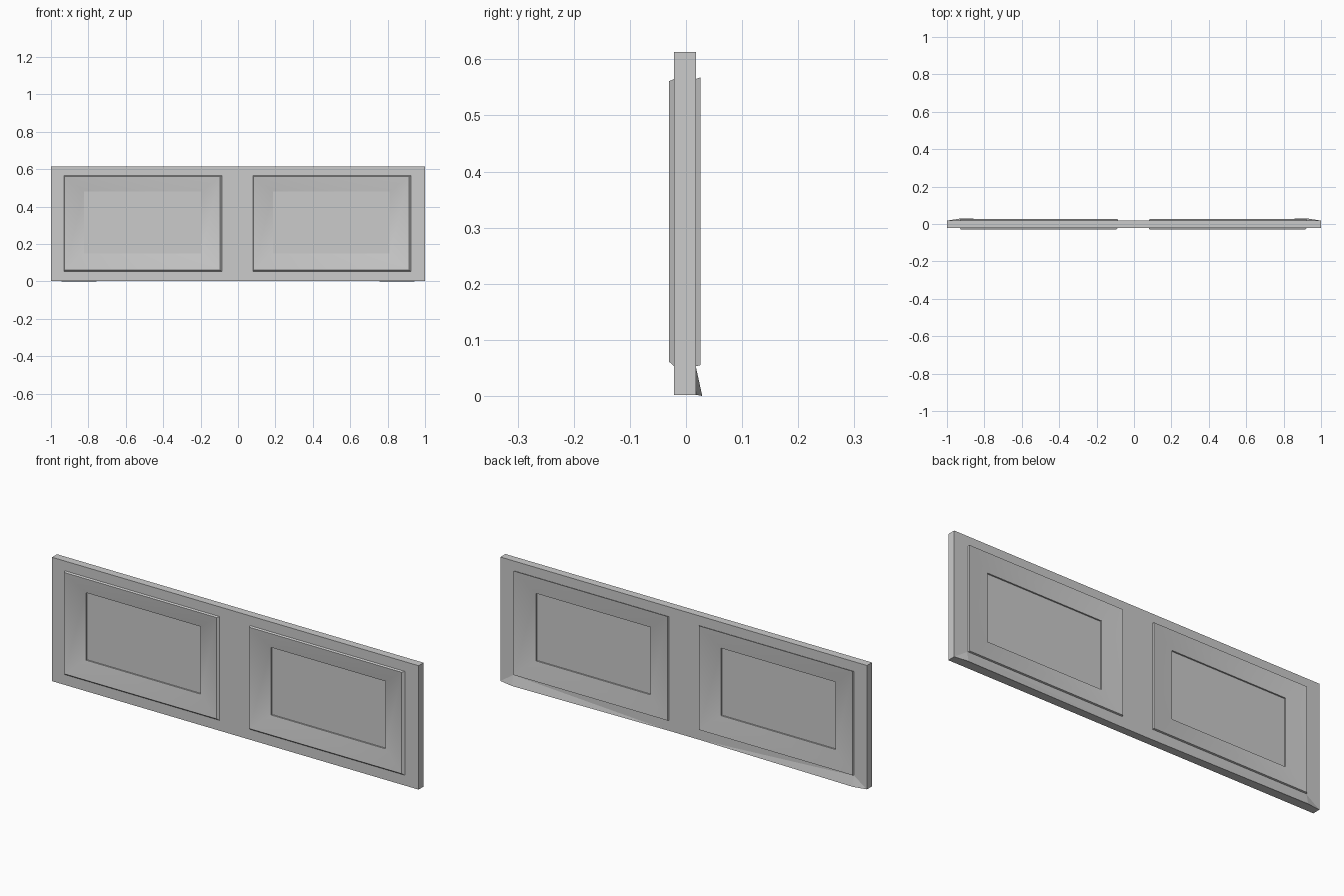
import bpy, bmesh

if "Cube" in bpy.data.objects:
    bpy.data.objects.remove(bpy.data.objects["Cube"])

TOP = 0.613
F, B = -0.021, 0.018          # slab front and back
SHIFTS = (0.0, 1.01)          # left and right panel


def finish(name, bm):
    bmesh.ops.remove_doubles(bm, verts=bm.verts, dist=1e-5)
    bmesh.ops.recalc_face_normals(bm, faces=bm.faces)
    me = bpy.data.meshes.new(name)
    bm.to_mesh(me)
    bm.free()
    ob = bpy.data.objects.new(name, me)
    bpy.context.collection.objects.link(ob)
    return ob


def ring(bm, rect, y, dx):
    x0, x1, z0, z1 = rect
    return [bm.verts.new((x + dx, y, z)) for x, z in
            ((x0, z0), (x1, z0), (x1, z1), (x0, z1))]


# Slab with two window openings, made from a cell grid
xs = [-1, -0.93, -0.085, 0.08, 0.925, 1]
zs = [0.002, 0.053, 0.565, TOP]
bm = bmesh.new()
for i in range(5):
    for j in range(3):
        if j == 1 and i in (1, 3):
            continue
        for y in (F, B):
            bm.faces.new(ring(bm, (xs[i], xs[i + 1], zs[j], zs[j + 1]), y, 0))
bmesh.ops.remove_doubles(bm, verts=bm.verts, dist=1e-5)
rim = [e for e in bm.edges if len(e.link_faces) == 1
       and e.verts[0].co.y < 0
       and (all(abs(v.co.x) > 0.999 for v in e.verts)
            or all(v.co.z < 0.01 for v in e.verts)
            or all(v.co.z > 0.6 for v in e.verts))]
for e in rim:
    a, b = (v.co.copy() for v in e.verts)
    bm.faces.new([bm.verts.new(p) for p in
                  (a, b, (b.x, B, b.z), (a.x, B, a.z))])
finish("door_slab", bm)

# Window frames: raised lip sloping in to a recessed pane, on both sides
opening = (-0.93, -0.085, 0.053, 0.565)
inner = (-0.823, -0.199, 0.148, 0.481)
profile = [
    (inner, -0.002), (inner, -0.009),
    ((-0.927, -0.096, 0.061, 0.561), -0.030), (opening, F),
    (opening, B),
    ((-0.927, -0.088, 0.055, 0.568), 0.026),
    (inner, 0.010), (inner, 0.003),
]
for side, dx in zip(("left", "right"), SHIFTS):
    bm = bmesh.new()
    rings = [ring(bm, r, y, dx) for r, y in profile]
    for k, (a, b) in enumerate(zip(rings, rings[1:])):
        if k == 3:            # joint hidden inside the slab
            continue
        for i in range(4):
            j = (i + 1) % 4
            bm.faces.new((a[i], a[j], b[j], b[i]))
    ob = finish(side + "_window_frame", bm)
    bpy.context.view_layer.objects.active = ob
    ob.select_set(True)
    bpy.ops.object.shade_smooth_by_angle()
    ob.select_set(False)

    # Thin pane
    bm = bmesh.new()
    bmesh.ops.create_cube(bm, size=1)
    x0, x1, z0, z1 = inner
    bmesh.ops.scale(bm, verts=bm.verts, vec=(x1 - x0, 0.005, z1 - z0))
    bmesh.ops.translate(bm, verts=bm.verts,
                        vec=((x0 + x1) / 2 + dx, 0.0005, (z0 + z1) / 2))
    finish(side + "_pane", bm)

# Tapered drip wedges along the lower back edge
for side, s in (("left", -1), ("right", 1)):
    bm = bmesh.new()
    a, b, c, d = [bm.verts.new((s * x, y, z)) for x, y, z in
                  ((1, B, 0.002), (0.93, 0.029, 0),
                   (0.083, B, 0.002), (0.93, B, 0.05))]
    for f in ((a, b, d), (b, c, d), (a, c, b), (a, d, c)):
        bm.faces.new(f)
    finish(side + "_drip_wedge", bm)
